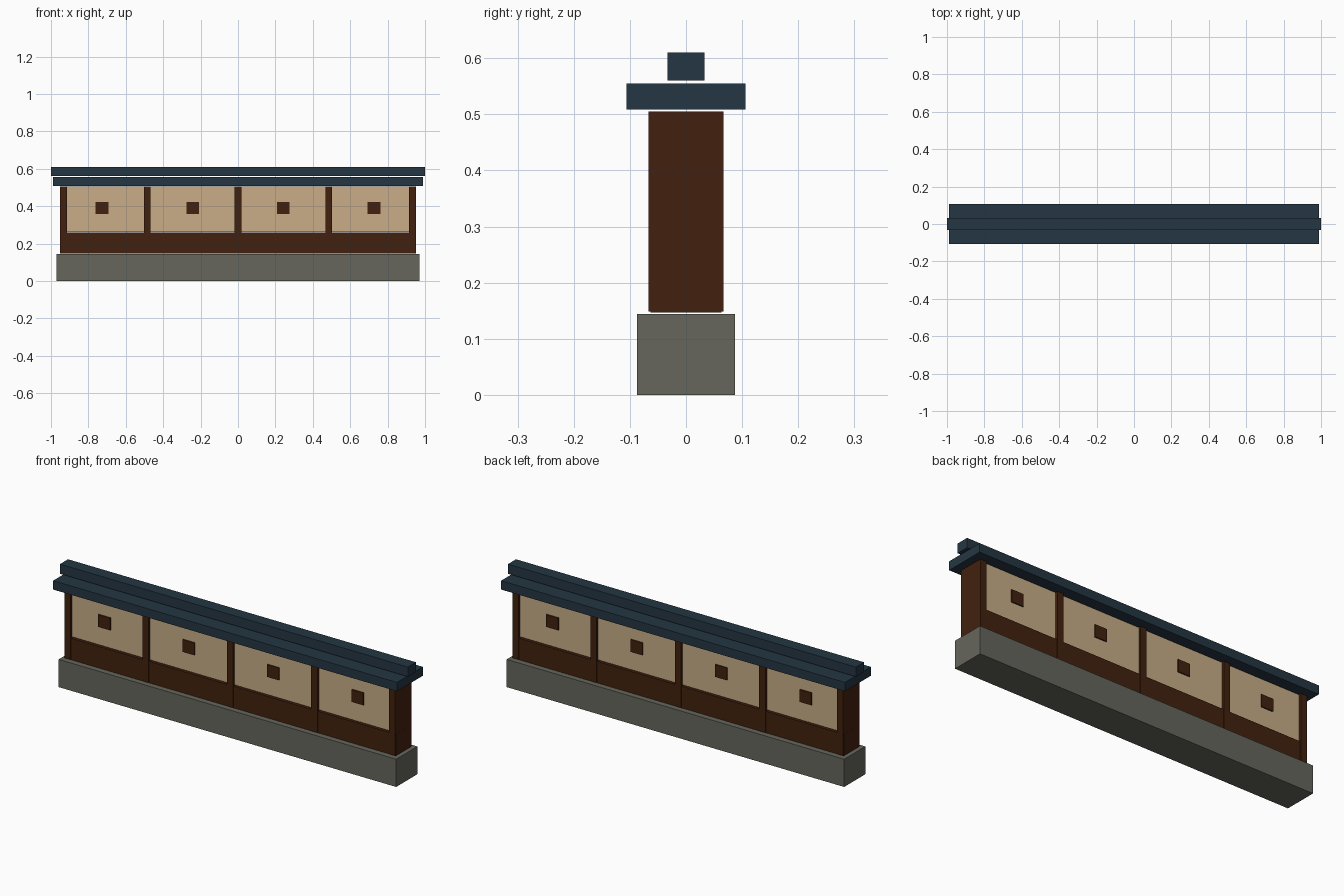
import bpy

cube = bpy.data.objects.get("Cube")
if cube:
    bpy.data.objects.remove(cube, do_unlink=True)


def material(name, rgb):
    """Flat material from 8-bit sRGB values."""
    linear = [((c / 255 + 0.055) / 1.055) ** 2.4 for c in rgb]
    mat = bpy.data.materials.new(name)
    mat.use_nodes = True
    mat.diffuse_color = (*linear, 1)
    bsdf = mat.node_tree.nodes["Principled BSDF"]
    bsdf.inputs["Base Color"].default_value = (*linear, 1)
    bsdf.inputs["Roughness"].default_value = 0.9
    return mat


STONE = material("grey stone", (102, 102, 92))
WOOD = material("dark brown wood", (66, 33, 14))
PLASTER = material("tan plaster", (200, 173, 135))
TILE = material("blue grey tile", (36, 54, 66))


def box(name, half_x, half_y, bottom, top, mat, x=0):
    """Box centred on y = 0, given half widths and its z range."""
    bpy.ops.mesh.primitive_cube_add(size=2, location=(x, 0, (bottom + top) / 2))
    obj = bpy.context.object
    obj.name = name
    obj.scale = (half_x, half_y, (top - bottom) / 2)
    bpy.ops.object.transform_apply(location=False, rotation=False, scale=True)
    obj.data.materials.append(mat)
    return obj


BAY = 0.485          # distance between posts
POST = 0.0175        # half width of a post
WALL_TOP = 0.505

# Stone footing and the timber skirting on it
box("stone_base", 0.97, 0.087, 0, 0.144, STONE)
box("lower_board", 0.951, 0.063, 0.147, 0.259, WOOD)

# Posts, the outer pair pulled inside the footing
for i in range(-2, 3):
    x = max(-0.933, min(0.933, i * BAY))
    box("post", POST, 0.067, 0.149, WALL_TOP, WOOD, x)

# Plaster wall and a small window through the middle of each bay
box("plaster_wall", 0.93, 0.054, 0.263, WALL_TOP - 0.001, PLASTER)
for i in range(4):
    box("window", 0.034, 0.06, 0.358, 0.422, WOOD, (i - 1.5) * BAY)

# Roof slab and ridge cap
box("roof_slab", 0.988, 0.106, 0.509, 0.555, TILE)
box("roof_ridge", 1.0, 0.033, 0.56, 0.61, TILE)
